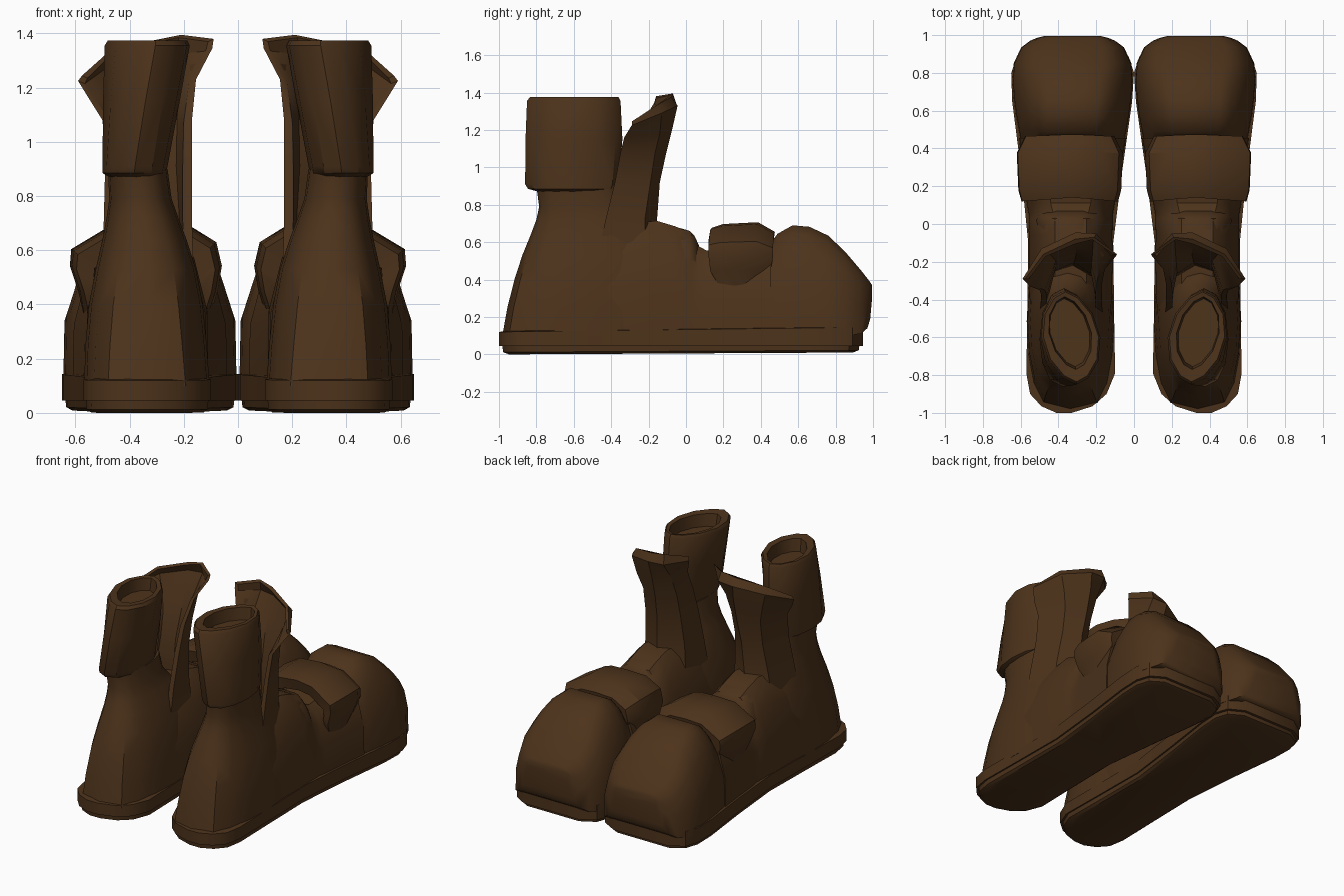
import bpy, bmesh
from math import sin, cos, pi

leather = bpy.data.materials.new("brown_leather")
leather.diffuse_color = (0.074, 0.033, 0.011, 1)


def loft(name, rings, angle=0.6):
    """Skin closed rings of equal length, cap both ends, mirror to the other boot."""
    bm = bmesh.new()
    vs = [[bm.verts.new(p) for p in r] for r in rings]
    n = len(vs[0])
    for a, b in zip(vs, vs[1:]):
        for i in range(n):
            j = (i + 1) % n
            bm.faces.new((a[i], a[j], b[j], b[i]))
    bm.faces.new(vs[0])
    bm.faces.new(vs[-1])
    bmesh.ops.recalc_face_normals(bm, faces=bm.faces)
    me = bpy.data.meshes.new(name)
    bm.to_mesh(me)
    bm.free()
    ob = bpy.data.objects.new(name, me)
    bpy.context.collection.objects.link(ob)
    me.materials.append(leather)
    mod = ob.modifiers.new("pair", 'MIRROR')
    mod.use_mirror_merge = False
    bpy.ops.object.select_all(action='DESELECT')
    ob.select_set(True)
    bpy.context.view_layer.objects.active = ob
    bpy.ops.object.shade_smooth_by_angle(angle=angle)
    return ob


def oval(z, y0, y1, x0, x1, p=0.72, tilt=0.0, n=16):
    """Horizontal rounded ring between the given limits; p > 1 makes it pointed."""
    out = []
    for i in range(n):
        a = 2 * pi * i / n
        c, s = cos(a), sin(a)
        sx = abs(s) ** p * (1 if s > 0 else -1)
        out.append(((x0 + x1) / 2 + sx * (x1 - x0) / 2 + tilt * c,
                    (y0 + y1) / 2 + c * (y1 - y0) / 2, z))
    return out


# Sole: half-outline as (y, left x, right x)
outline = [(-1.0, .33, .41), (-.965, .22, .49), (-.90, .145, .55), (-.79, .10, .57),
           (-.5, .105, .565), (-.1, .11, .56), (.3, .06, .60), (.65, .01, .645),
           (.80, .0, .65), (.89, .03, .62), (.945, .13, .53)]


def sole_ring(scale, z_heel, z_toe):
    pts = [(x0, y) for y, x0, _ in outline] + [(x1, y) for y, _, x1 in reversed(outline)]
    return [(.33 + (x - .33) * scale, -.02 + (y + .02) * (1 - (1 - scale) * .45),
             z_heel + (z_toe - z_heel) * (y + 1) / 1.95) for x, y in pts]


loft("sole_welt", [sole_ring(1, .045, .045), sole_ring(1, .12, .145), sole_ring(.9, .125, .15)])
loft("sole_tread", [sole_ring(.88, 0, .01), sole_ring(.95, .012, .022), sole_ring(.96, .05, .05)])


# Foot upper: arch sections along y (y, base z, top z, centre x, half width, flat top share)
def arch(y, zb, zt, xc, w, f):
    h = zt - zb
    half = [(w, 0), (w * .985, .45 * h), (w * (.55 + .45 * f), .76 * h),
            (w * (.2 + .75 * f), .92 * h), (w * f * .75, h)]
    side = [(xc + x, y, zb + z) for x, z in half]
    return side + [(2 * xc - x, yy, z) for x, yy, z in reversed(side)]


loft("foot_upper", [arch(*s) for s in [
    (-.60, .10, .60, .335, .20, .5), (-.40, .10, .68, .335, .220, .5),
    (-.16, .10, .715, .335, .225, .5), (-.06, .10, .685, .335, .222, .5),
    (.03, .10, .65, .335, .225, .5), (.055, .10, .585, .335, .225, .55),
    (.11, .10, .555, .335, .235, .6), (.30, .10, .58, .33, .26, .65),
    (.455, .10, .60, .325, .285, .65)]])

# Bulbous toe cap
loft("toe_cap", [arch(*s) for s in [
    (.44, .10, .58, .325, .275, .55), (.49, .10, .645, .325, .285, .56),
    (.57, .10, .69, .325, .300, .56), (.66, .10, .682, .325, .312, .56),
    (.76, .10, .635, .325, .320, .58), (.85, .10, .55, .325, .312, .66),
    (.935, .11, .45, .325, .272, .76), (.97, .14, .405, .325, .225, .8),
    (.985, .19, .385, .325, .19, .85), (.995, .30, .37, .325, .15, .9)]], .75)

# Heel and ankle shaft, fuller toward the sole
loft("ankle_shaft", [oval(*r) for r in [
    (.10, -.982, -.05, .105, .568, .5), (.25, -.955, -.07, .115, .563, .54),
    (.40, -.917, -.09, .13, .55, .58), (.53, -.875, -.13, .155, .525, .62),
    (.64, -.83, -.2, .19, .50, .68), (.72, -.80, -.28, .22, .485, .72),
    (.79, -.785, -.34, .245, .475, .75), (.90, -.80, -.36, .26, .48, .75)]], .75)

# Upper cuff: outer wall, rim, then down inside to a shallow floor
loft("cuff", [oval(*r, n=12) for r in [
    (.87, -.79, -.40, .27, .475, .9), (.885, -.845, -.37, .265, .50, .9),
    (.91, -.86, -.36, .26, .50, .9), (1.15, -.858, -.34, .215, .498, 1.1, .015),
    (1.355, -.85, -.35, .178, .492, 1.25, .03), (1.375, -.835, -.36, .188, .48, 1.25, .03),
    (1.37, -.77, -.385, .225, .45, 1.25, .03), (1.29, -.755, -.395, .235, .445, 1.25, .03)]])


# Flared tongue: curved sheet with thickness, open toward the heel
def tongue_ring(pts, t):
    inner = [(.34 + (x - .34) * (1 - t), y - .32 * t * (1 - abs(i - 2) / 2), z - .01)
             for i, (x, y, z) in enumerate(pts)]
    return pts + inner[::-1]


def at(z, pts):
    return [(x, y, z) for x, y in pts]


loft("tongue", [tongue_ring(p, t) for p, t in [
    (at(.54, [(.165, -.47), (.17, -.24), (.33, -.12), (.48, -.22), (.50, -.47)]), .2),
    (at(.72, [(.17, -.43), (.185, -.25), (.32, -.155), (.45, -.22), (.495, -.43)]), .2),
    (at(.92, [(.17, -.375), (.20, -.23), (.31, -.14), (.43, -.19), (.49, -.38)]), .2),
    (at(1.08, [(.17, -.32), (.20, -.19), (.30, -.105), (.43, -.165), (.50, -.35)]), .18),
    ([(.155, -.24, 1.23), (.20, -.13, 1.22), (.30, -.07, 1.22), (.46, -.14, 1.18), (.55, -.33, 1.16)], .14),
    ([(.095, -.17, 1.345), (.20, -.05, 1.335), (.31, -.045, 1.33), (.49, -.13, 1.29), (.59, -.29, 1.225)], .1),
    ([(.09, -.16, 1.38), (.21, -.07, 1.395), (.31, -.08, 1.375), (.48, -.16, 1.33), (.575, -.29, 1.245)], .08)]])


# Instep strap: bevelled band following an arch (x, z, back y, front y)
def strap_ring(x, z, y0, y1):
    prof = [(y0 + .02, .7), (y0, .93), (y0 + .06, .99), (y1 - .09, 1.02), (y1, .86), (y1 - .01, .65)]
    return [(.34 + (x - .34) * s, y, .38 + (z - .38) * s) for y, s in prof]


loft("instep_strap", [strap_ring(*r) for r in [
    (.115, .34, .19, .38), (.08, .45, .13, .45), (.065, .54, .12, .465), (.085, .625, .12, .465),
    (.19, .69, .13, .47), (.33, .70, .14, .475), (.46, .69, .13, .47), (.61, .60, .12, .465),
    (.615, .54, .12, .465), (.585, .45, .13, .45), (.56, .34, .19, .38)]])

# Small fold at the ankle bend
loft("ankle_fold", [arch(y, .40, zt, .34, w, .5) for y, zt, w in [
    (-.03, .675, .17), (.02, .66, .18), (.045, .635, .17), (.07, .58, .15)]])
